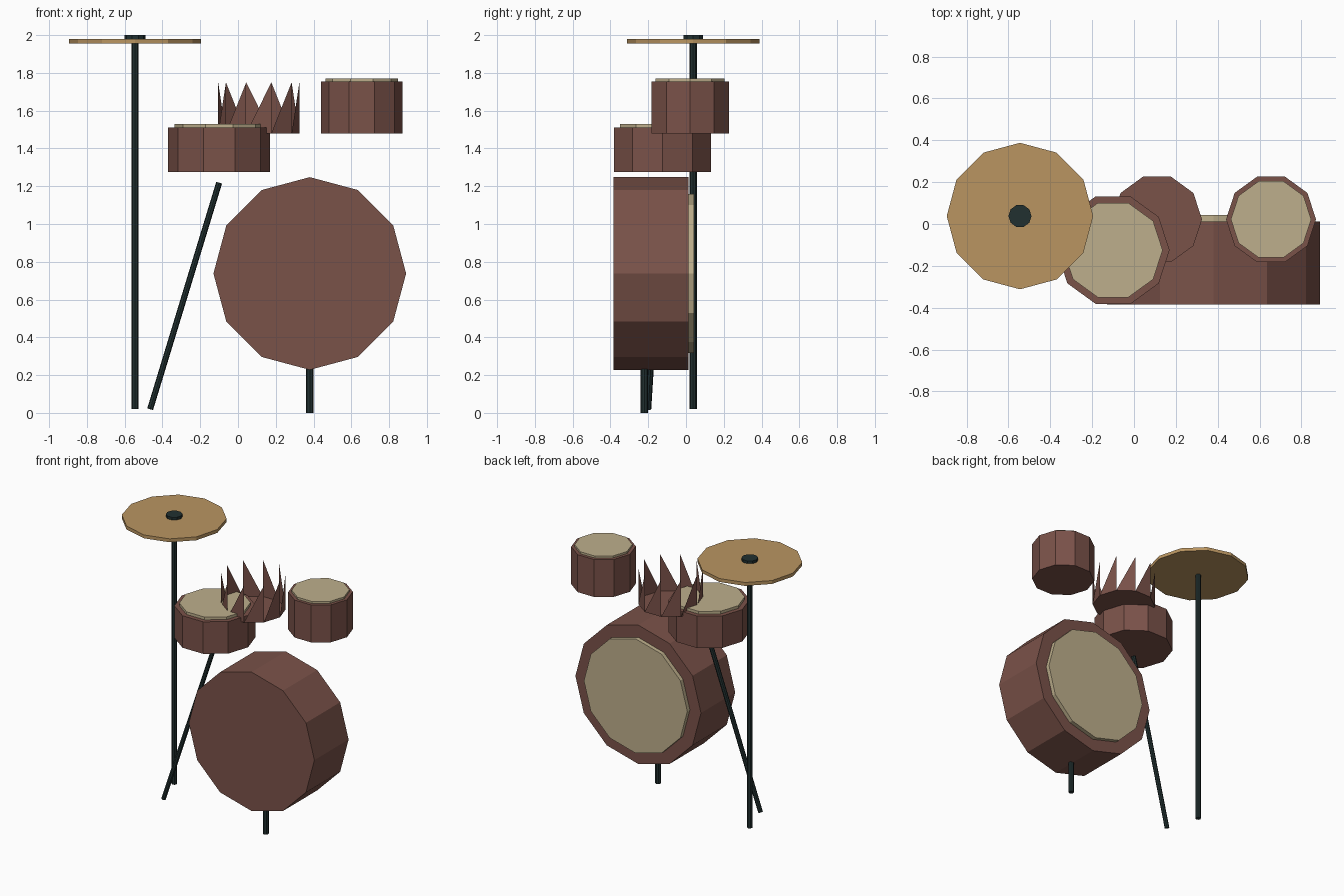
import bpy, bmesh, math
from mathutils import Vector

if "Cube" in bpy.data.objects:
    bpy.data.objects.remove(bpy.data.objects["Cube"])


def material(name, rgb):
    lin = [((c / 255 + 0.055) / 1.055) ** 2.4 for c in rgb]
    m = bpy.data.materials.new(name)
    m.diffuse_color = (*lin, 1)
    m.use_nodes = True
    m.node_tree.nodes["Principled BSDF"].inputs["Base Color"].default_value = m.diffuse_color
    return m


BROWN = material("reddish_brown_wood", (122, 82, 73))
CREAM = material("cream_skin", (190, 175, 140))
BRASS = material("brass", (186, 149, 97))
DARK = material("dark_metal", (33, 48, 48))


def rod(name, start, end, radius, sides, mat):
    """Flat-sided cylinder between two points, with a vertex on the local x axis."""
    a, b = Vector(start), Vector(end)
    axis = b - a
    bm = bmesh.new()
    bmesh.ops.create_cone(bm, cap_ends=True, segments=sides, radius1=radius,
                          radius2=radius, depth=axis.length)
    # with the ring starting on an axis, every even side count lines up with x
    first = max(bm.verts, key=lambda v: v.co.x)
    turn = -math.atan2(first.co.y, first.co.x)
    for v in bm.verts:
        x, y = v.co.x, v.co.y
        v.co.x = x * math.cos(turn) - y * math.sin(turn)
        v.co.y = x * math.sin(turn) + y * math.cos(turn)
    q = Vector((0, 0, 1)).rotation_difference(axis.normalized())
    for v in bm.verts:
        v.co = q @ v.co + (a + b) / 2
    return finish(name, bm, mat)


def finish(name, bm, mat):
    me = bpy.data.meshes.new(name)
    bm.to_mesh(me)
    bm.free()
    me.materials.append(mat)
    ob = bpy.data.objects.new(name, me)
    bpy.context.collection.objects.link(ob)
    return ob


def tom(name, x, y, z0, z1, z2, r, r_head):
    rod(name + "_shell", (x, y, z0), (x, y, z1), r, 10, BROWN)
    rod(name + "_skin", (x, y, z1), (x, y, z2), r_head, 10, CREAM)


# Cymbal on its stand
CX, CY = -0.545, 0.038
rod("cymbal_stand", (CX, CY, 0.02), (CX, CY, 1.98), 0.019, 8, DARK)
rod("cymbal", (CX, CY, 1.955), (CX, CY, 1.98), 0.35, 12, BRASS)
rod("cymbal_cap", (CX, CY, 1.98), (CX, CY, 2.0), 0.055, 10, DARK)

# Large tom with slanted support, and small tom
tom("large_tom", -0.10, -0.125, 1.275, 1.51, 1.53, 0.27, 0.237)
rod("slanted_support", (-0.465, -0.2, 0.02), (-0.10, -0.125, 1.218), 0.016, 8, DARK)
tom("small_tom", 0.655, 0.022, 1.48, 1.755, 1.77, 0.215, 0.192)

# Open tom: a floor and one pointed triangle standing on each side
bm = bmesh.new()
N, R = 10, 0.215


def ring(z):
    return [bm.verts.new((0.11 + R * math.cos(math.tau * i / N),
                          0.022 + R * math.sin(math.tau * i / N), z)) for i in range(N)]


low, high = ring(1.48), ring(1.75)
bm.faces.new(low[::-1])
for i in range(N):
    j = (i + 1) % N
    bm.faces.new((low[i], low[j], high[j]))
finish("open_tom", bm, BROWN)

# Bass drum lying on its side, skin at the back, on one short leg
BX, BZ = 0.38, 0.738
rod("bass_drum_shell", (BX, -0.385, BZ), (BX, 0.012, BZ), 0.51, 12, BROWN)
rod("bass_drum_skin", (BX, 0.012, BZ), (BX, 0.042, BZ), 0.42, 12, CREAM)
rod("bass_drum_leg", (BX, -0.22, 0), (BX, -0.22, 0.26), 0.02, 8, DARK)
